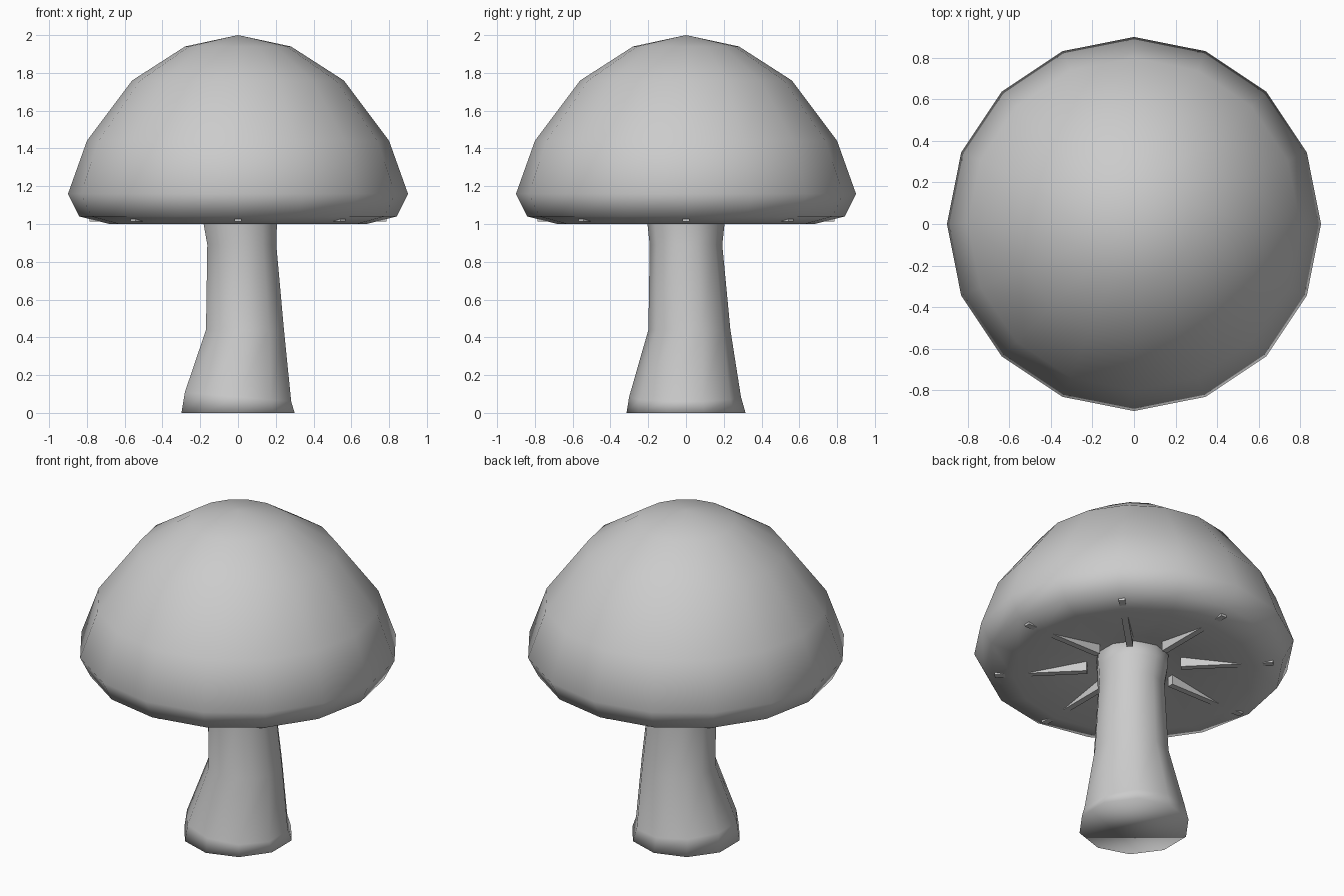
import bpy
import bmesh
from math import sin, cos, pi
from mathutils import Matrix

cube = bpy.data.objects.get("Cube")
if cube:
    bpy.data.objects.remove(cube, do_unlink=True)

# One plain grey for the whole mushroom
GREY = (0.6, 0.6, 0.6, 1)
grey = bpy.data.materials.new("plain_grey")
grey.use_nodes = True
grey.diffuse_color = GREY
grey.node_tree.nodes["Principled BSDF"].inputs["Base Color"].default_value = GREY


def make_object(name, bm, smooth):
    bmesh.ops.recalc_face_normals(bm, faces=bm.faces)
    for face in bm.faces:
        face.smooth = smooth
    mesh = bpy.data.meshes.new(name)
    bm.to_mesh(mesh)
    bm.free()
    mesh.materials.append(grey)
    obj = bpy.data.objects.new(name, mesh)
    bpy.context.collection.objects.link(obj)
    return obj


def loft(name, rings, sides, start, poles=None):
    """Skin round rings (centre x, centre y, z, radius, tilt); end in poles or flat caps."""
    bm = bmesh.new()
    loops = []
    for cx, cy, z, r, tilt in rings:
        angles = [start + 2 * pi * i / sides for i in range(sides)]
        loops.append([bm.verts.new((cx + r * cos(a), cy + r * sin(a), z - tilt * cos(a)))
                      for a in angles])
    for low, high in zip(loops, loops[1:]):
        for i in range(sides):
            j = (i + 1) % sides
            bm.faces.new((low[i], low[j], high[j], high[i]))
    if poles:
        for z, loop in zip(poles, (loops[0], loops[-1])):
            tip = bm.verts.new((0, 0, z))
            for i in range(sides):
                bm.faces.new((loop[i], loop[(i + 1) % sides], tip))
    else:
        bm.faces.new(loops[0])
        bm.faces.new(loops[-1])
    return make_object(name, bm, True)


# Cap: dome with a rolled rim and a shallow hollow underneath
cap_profile = [(0.28, 1.07), (0.68, 1.0), (0.84, 1.04), (0.9, 1.16),
               (0.8, 1.44), (0.56, 1.76), (0.28, 1.94)]
loft("cap", [(0, 0, z, r, 0) for r, z in cap_profile], 16, 0, poles=(1.1, 2.0))

# Stem: slightly bent, flared at the foot
loft("stem", [(0, 0, 0, 0.315, 0),
              (0, -0.005, 0.085, 0.296, 0.025),
              (0.037, 0.018, 0.44, 0.217, 0),
              (0.02, 0, 0.89, 0.192, 0),
              (0.012, 0, 1.0, 0.204, 0),
              (0.012, 0, 1.1, 0.21, 0)], 10, pi / 2)

# Gills: eight thin blades fanned out beneath the cap
for n in range(8):
    bm = bmesh.new()
    bmesh.ops.create_cube(bm, size=1)
    bmesh.ops.scale(bm, vec=(0.52, 0.037, 0.07), verts=bm.verts)
    bmesh.ops.translate(bm, vec=(0.525, 0, 1.047), verts=bm.verts)
    bmesh.ops.rotate(bm, cent=(0, 0, 0), matrix=Matrix.Rotation(n * pi / 4, 3, "Z"),
                     verts=bm.verts)
    make_object(f"gill_{n + 1}", bm, False)
